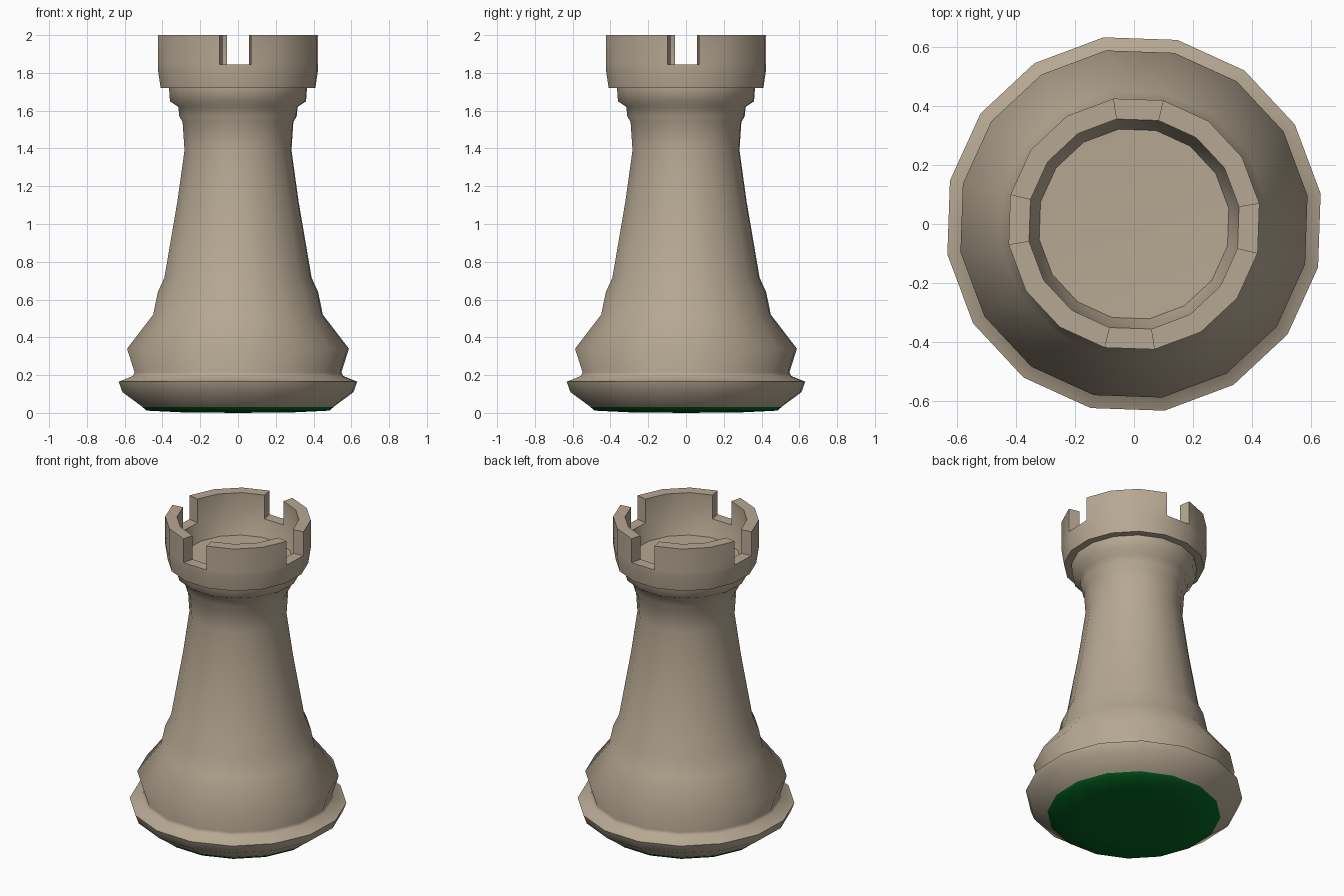
import bpy
import bmesh
from math import cos, sin, radians

cube = bpy.data.objects.get("Cube")
if cube:
    bpy.data.objects.remove(cube, do_unlink=True)

SIDES = 16
START = radians(-13.25)


def material(name, color):
    mat = bpy.data.materials.new(name)
    mat.use_nodes = True
    mat.diffuse_color = color
    bsdf = mat.node_tree.nodes["Principled BSDF"]
    bsdf.inputs["Base Color"].default_value = color
    bsdf.inputs["Roughness"].default_value = 0.7
    return mat


def lathe(bm, profile):
    """Spin (radius, height) points; return one row of faces per segment."""
    rings = []
    for r, z in profile:
        if r == 0:
            rings.append([bm.verts.new((0, 0, z))] * SIDES)
            continue
        angles = [START + radians(360 / SIDES) * i for i in range(SIDES)]
        rings.append([bm.verts.new((r * cos(a), r * sin(a), z)) for a in angles])
    rows = []
    for low, high in zip(rings, rings[1:]):
        row = []
        for i in range(SIDES):
            j = (i + 1) % SIDES
            corners = dict.fromkeys((low[i], low[j], high[j], high[i]))
            row.append(bm.faces.new(list(corners)))
        rows.append(row)
    return rows


def finish(bm, name, mat, sharp_angle):
    bmesh.ops.recalc_face_normals(bm, faces=bm.faces)
    mesh = bpy.data.meshes.new(name)
    bm.to_mesh(mesh)
    bm.free()
    mesh.materials.append(mat)
    obj = bpy.data.objects.new(name, mesh)
    bpy.context.collection.objects.link(obj)
    bpy.ops.object.select_all(action="DESELECT")
    obj.select_set(True)
    bpy.context.view_layer.objects.active = obj
    bpy.ops.object.shade_smooth_by_angle(angle=radians(sharp_angle))


stone = material("warm beige", (0.47, 0.393, 0.292, 1))
felt = material("dark green", (0.001, 0.135, 0.017, 1))

# Base and tapering shaft with its collar
bm = bmesh.new()
lathe(bm, [
    (0.51, 0.03), (0.62, 0.11), (0.64, 0.165), (0.565, 0.195), (0.555, 0.215),
    (0.595, 0.34), (0.455, 0.52), (0.43, 0.64), (0.395, 0.715),
    (0.325, 1.12), (0.287, 1.39), (0.297, 1.54), (0.315, 1.57),
    (0.32, 1.62), (0.365, 1.65), (0.37, 1.72),
])
finish(bm, "shaft", stone, 75)

# Crown: a walled bowl whose rim is raised everywhere but the four notches
bm = bmesh.new()
rows = lathe(bm, [
    (0.365, 1.72), (0.415, 1.72), (0.43, 1.82), (0.43, 1.845),
    (0.36, 1.845), (0.325, 1.74), (0, 1.73),
])
rim = [f for i, f in enumerate(rows[3]) if i % 4]
raised = bmesh.ops.extrude_face_region(bm, geom=rim)["geom"]
bmesh.ops.delete(bm, geom=rim, context="FACES_ONLY")
top = [v for v in raised if isinstance(v, bmesh.types.BMVert)]
bmesh.ops.translate(bm, verts=top, vec=(0, 0, 0.155))
finish(bm, "crown", stone, 30)

# Gently domed felt pad under the base
bm = bmesh.new()
lathe(bm, [(0, 0), (0.3, 0.003), (0.49, 0.012), (0.512, 0.03)])
finish(bm, "felt_pad", felt, 75)
